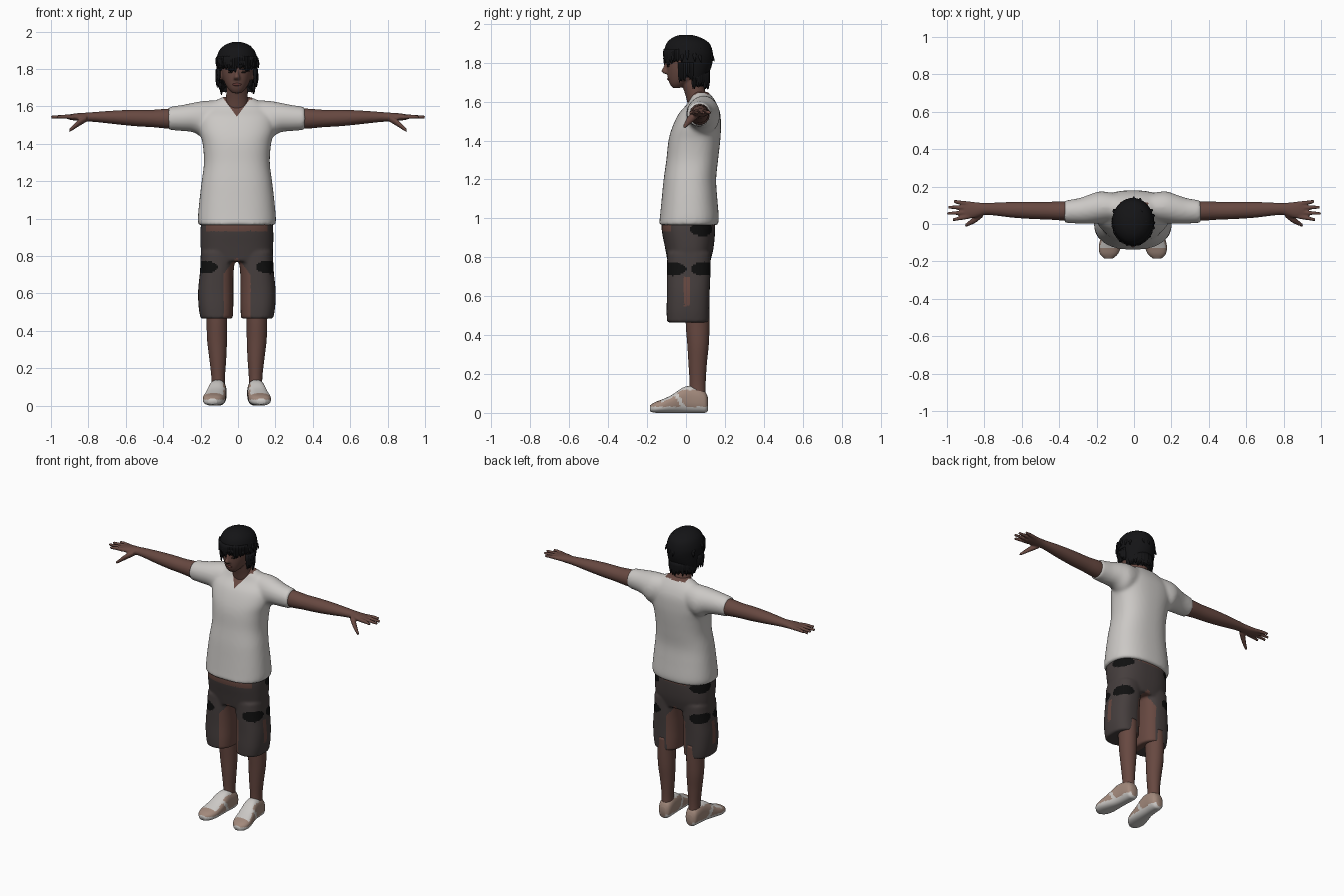
import bpy, bmesh, math, random
from mathutils import Vector

cube = bpy.data.objects.get("Cube")
if cube:
    bpy.data.objects.remove(cube, do_unlink=True)
random.seed(4)
CX = -0.006  # body midline


def material(name, r, g, b):
    m = bpy.data.materials.new(name)
    m.use_nodes = True
    m.diffuse_color = (r, g, b, 1)
    node = m.node_tree.nodes["Principled BSDF"]
    node.inputs["Base Color"].default_value = (r, g, b, 1)
    node.inputs["Roughness"].default_value = 0.9
    return m


SKIN = material("brown_skin", 0.135, 0.065, 0.052)
SHIRT = material("off_white_cotton", 0.6, 0.58, 0.56)
SHORTS = material("charcoal_cloth", 0.06, 0.048, 0.047)
BLACK = material("black_patch", 0.005, 0.005, 0.005)
HAIR = material("black_hair", 0.007, 0.007, 0.008)
WHITE = material("shoe_white", 0.6, 0.58, 0.56)
BEIGE = material("shoe_beige", 0.36, 0.25, 0.2)
LIPS = material("lip_brown", 0.12, 0.04, 0.035)
EYES = material("eye_dark", 0.02, 0.013, 0.011)

PLACE = {"x": lambda t, u, v: (t, u, v),
         "y": lambda t, u, v: (u, t, v),
         "z": lambda t, u, v: (u, v, t)}


def tube(bm, axis, rows, side=1, cx=CX, p=2.0, sides=32, steps=4):
    """Loft rounded rings; each row is (position, centre u, centre v, half u, half v)."""
    pts = [Vector(r) for r in rows]
    path = []
    for i in range(len(pts) - 1):
        a, b = pts[i], pts[i + 1]
        before, after = pts[max(i - 1, 0)], pts[min(i + 2, len(pts) - 1)]
        for s in range(steps):
            t = s / steps
            path.append(a * (2*t**3 - 3*t*t + 1) + b * (3*t*t - 2*t**3)
                        + (b - before) * 0.5 * (t**3 - 2*t*t + t)
                        + (after - a) * 0.5 * (t**3 - t*t))
    path.append(pts[-1])
    rings = []
    for t, cu, cv, hu, hv in path:
        ring = []
        for k in range(sides):
            c, s = math.cos(math.tau * k / sides), math.sin(math.tau * k / sides)
            u = cu + hu * math.copysign(abs(c) ** (2 / p), c)
            v = cv + hv * math.copysign(abs(s) ** (2 / p), s)
            x, y, z = PLACE[axis](t, u, v)
            ring.append(bm.verts.new((cx + side * x, y, z)))
        rings.append(ring)
    for a, b in zip(rings, rings[1:]):
        for k in range(sides):
            n = (k + 1) % sides
            bm.faces.new((a[k], a[n], b[n], b[k]))
    bm.faces.new(rings[0])
    bm.faces.new(rings[-1])


def ball(bm, x, y, z, rx, ry, rz):
    made = bmesh.ops.create_uvsphere(bm, u_segments=16, v_segments=10, radius=1)
    for v in made["verts"]:
        v.co = (x + v.co.x * rx, y + v.co.y * ry, z + v.co.z * rz)


def finish(name, bm, mats, voxel=0, smooth=0, rule=None, cuts=()):
    """Make an object, optionally fuse it, then colour faces by a rule."""
    bmesh.ops.recalc_face_normals(bm, faces=bm.faces)
    mesh = bpy.data.meshes.new(name)
    bm.to_mesh(mesh)
    bm.free()
    obj = bpy.data.objects.new(name, mesh)
    bpy.context.collection.objects.link(obj)
    if voxel:
        fuse = obj.modifiers.new("fuse", "REMESH")
        fuse.mode = "VOXEL"
        fuse.voxel_size = voxel
        relax = obj.modifiers.new("relax", "SMOOTH")
        relax.factor, relax.iterations = 0.5, smooth
        bpy.context.view_layer.update()
        graph = bpy.context.evaluated_depsgraph_get()
        mesh = bpy.data.meshes.new_from_object(obj.evaluated_get(graph))
        obj.modifiers.clear()
        obj.data = mesh
    if cuts:
        bm = bmesh.new()
        bm.from_mesh(mesh)
        for co, no in cuts:
            bmesh.ops.bisect_plane(bm, geom=bm.verts[:] + bm.edges[:] + bm.faces[:],
                                   plane_co=co, plane_no=no)
        bm.to_mesh(mesh)
        bm.free()
    mesh.materials.clear()
    for m in mats:
        mesh.materials.append(m)
    for f in mesh.polygons:
        f.use_smooth = True
        f.material_index = rule(f.center, f.normal) if rule else 0
    return obj


# Shirt: torso and sleeves fused, with a V neckline
bm = bmesh.new()
tube(bm, "z", [(.965, 0, .012, .205, .152), (1, 0, .017, .209, .152), (1.1, 0, .018, .2, .143),
               (1.2, 0, .02, .188, .135), (1.3, 0, .032, .176, .133), (1.4, 0, .043, .183, .133),
               (1.47, 0, .055, .2, .125), (1.54, 0, .07, .2, .106), (1.59, 0, .083, .17, .075),
               (1.63, 0, .08, .115, .052), (1.65, 0, .078, .075, .035)], p=2.4, sides=48)
for s in (1, -1):
    tube(bm, "x", [(.08, .09, 1.545, .07, .085), (.17, .09, 1.53, .085, .1),
                   (.23, .08, 1.54, .078, .08), (.29, .07, 1.538, .068, .07),
                   (.365, .066, 1.535, .06, .062)], side=s)


def neckline(c, n):
    v_front = c.y < .07 and c.z - 1.545 > 1.35 * abs(c.x - CX)
    return 1 if v_front or (c.z > 1.638 and abs(c.x) < .075) else 0


finish("shirt", bm, [SHIRT, SKIN], .01, 7, neckline,
       [((CX, 0, 1.545), (1.35 * s, 0, 1)) for s in (1, -1)])

# Shorts: hips and two wide legs, with dark patches and bare inner panels
bm = bmesh.new()
tube(bm, "z", [(.77, 0, .015, .185, .108), (.85, 0, .017, .194, .125),
               (.95, 0, .012, .194, .138), (1.01, 0, .014, .185, .13)], p=2.5, sides=48)
for s in (1, -1):
    tube(bm, "z", [(.465, .108, .01, .086, .108), (.53, .112, .01, .093, .11),
                   (.62, .113, .012, .094, .11), (.72, .107, .014, .09, .112),
                   (.82, .098, .016, .095, .112)], side=s, p=2.5)


def shorts_rule(c, n):
    x = abs(c.x - CX)
    angle = math.atan2(c.y - .015, x - .1)
    for a, z in ((-.85, .74), (.8, .74), (.75, .945)):
        if ((angle - a) / .7) ** 2 + ((c.z - z) / .036) ** 2 < 1:
            return 1
    inner = c.z < .79 and x < .072 * min(1, (.8 - c.z) / .1)
    waist = c.z > (.935 if c.y < 0 else .96) and x < .165
    seam = x > .15 and abs(c.y - .005) < .014 and .55 < c.z < .7
    return 2 if inner or waist or seam else 0


finish("shorts", bm, [SHORTS, BLACK, SKIN], .008, 5, shorts_rule)

# Arms, legs and shoes on each side
for s, label in ((1, "left"), (-1, "right")):
    bm = bmesh.new()
    tube(bm, "x", [(.27, .07, 1.533, .045, .048), (.36, .07, 1.534, .052, .054),
                   (.45, .071, 1.535, .048, .047), (.55, .073, 1.538, .046, .044),
                   (.65, .076, 1.541, .042, .037), (.75, .08, 1.543, .034, .028),
                   (.8, .08, 1.543, .032, .024), (.85, .075, 1.543, .042, .021),
                   (.885, .075, 1.543, .046, .017), (.91, .075, 1.543, .04, .012)],
         side=s, cx=0)
    for base, tip, reach in ((.04, .022, .97), (.063, .056, 1.0), (.087, .09, .995), (.108, .122, .965)):
        tube(bm, "x", [(.88, base, 1.543, .013, .013), (.93, (base + tip) / 2, 1.545, .011, .011),
                       (reach, tip, 1.543, .008, .008)], side=s, cx=0, sides=12)
    tube(bm, "x", [(.81, .055, 1.535, .02, .018), (.85, .025, 1.512, .02, .019),
                   (.88, .005, 1.488, .014, .014), (.903, -.008, 1.47, .009, .009)],
         side=s, cx=0, sides=12)
    finish(label + "_arm", bm, [SKIN], .006, 2)

    bm = bmesh.new()
    tube(bm, "z", [(.08, .1, .06, .036, .042), (.15, .1, .06, .036, .041), (.25, .102, .06, .045, .047),
                   (.35, .106, .062, .053, .055), (.45, .107, .06, .055, .061),
                   (.55, .107, .06, .058, .062)], side=s)
    finish(label + "_lower_leg", bm, [SKIN])

    bm = bmesh.new()
    tube(bm, "y", [(.113, .1, .045, .022, .033), (.1, .1, .054, .038, .053), (.07, .1, .064, .045, .064),
                   (.02, .103, .069, .047, .069), (-.02, .107, .064, .05, .064),
                   (-.07, .115, .047, .056, .047), (-.12, .123, .035, .059, .035),
                   (-.16, .128, .028, .048, .027), (-.185, .13, .023, .022, .016)],
         side=s, p=2.5, sides=48, steps=6)

    def shoe_rule(c, n):
        sole = c.z < .032
        collar = c.z > .118
        tongue = n.z > .7 and -.13 < c.y < .03
        stripe = abs(c.y + .03 + (c.z - .06) * .6) < .012
        return 0 if sole or collar or tongue or stripe else 1

    finish(label + "_shoe", bm, [WHITE, BEIGE], rule=shoe_rule)

# Head, neck, nose and ears fused
bm = bmesh.new()
tube(bm, "z", [(1.56, 0, .07, .07, .055), (1.63, 0, .052, .06, .054),
               (1.69, 0, .035, .056, .055), (1.75, 0, .03, .055, .055)])
tube(bm, "z", [(1.67, 0, -.05, .022, .018), (1.69, 0, -.038, .043, .045), (1.72, 0, -.01, .063, .083),
               (1.76, 0, .002, .077, .1), (1.8, 0, .008, .083, .108), (1.85, 0, .01, .085, .11),
               (1.9, 0, .01, .068, .088), (1.925, 0, .01, .035, .045)], p=2.2)
tube(bm, "z", [(1.743, 0, -.097, .016, .014), (1.755, 0, -.105, .017, .022),
               (1.775, 0, -.1, .01, .018), (1.8, 0, -.095, .008, .012)], sides=16)
for s in (1, -1):
    ball(bm, CX + s * .084, .012, 1.768, .01, .02, .03)
finish("head", bm, [SKIN], .006, 3)

# Mouth, eyes and brows
bm = bmesh.new()
ball(bm, CX, -.089, 1.717, .024, .008, .008)
finish("lips", bm, [LIPS])
bm = bmesh.new()
for s in (1, -1):
    ball(bm, CX + s * .033, -.09, 1.782, .014, .008, .005)
    ball(bm, CX + s * .034, -.092, 1.799, .02, .008, .004)
finish("eyes_and_brows", bm, [EYES])

# Hair: cap trimmed around the face, plus hanging locks
bm = bmesh.new()
tube(bm, "z", [(1.66, 0, .03, .078, .055), (1.7, 0, .03, .092, .068), (1.75, 0, .02, .104, .1),
               (1.8, 0, .012, .109, .124), (1.85, 0, .012, .11, .126), (1.9, 0, .01, .093, .11),
               (1.93, 0, .003, .06, .07), (1.943, 0, 0, .025, .03)], sides=40)


def bare(c):
    return not (c.z > 1.81 or (c.z > 1.73 and c.y > -.025) or (c.z > 1.68 and c.y > .03))


trimmed = [f for f in bm.faces if bare(f.calc_center_median())]
bmesh.ops.delete(bm, geom=trimmed, context="FACES")
for i in range(80):
    a = math.tau * i / 80
    x, y = math.sin(a), -math.cos(a)
    if y < -.45:
        z, r, drop = 1.84, 1, random.uniform(.03, .06)
    elif y < .2:
        z, r, drop = 1.77, .97, random.uniform(.03, .075)
    else:
        z, r, drop = 1.73, .85, random.uniform(.03, .07)
    u, v = x * .107 * r, .012 + y * .121 * r
    tube(bm, "z", [(z - drop, u * 1.02, v, .002, .002), (z - drop / 2, u * 1.02, v, .009, .009),
                   (z + .03, u, v, .009, .009)], sides=6, steps=2)
for i in range(45):
    a, z = random.uniform(0, math.tau), random.uniform(1.84, 1.91)
    r = math.sqrt(max(0, 1 - ((z - 1.83) / .115) ** 2))
    u, v = math.sin(a) * .107 * r, .012 - math.cos(a) * .122 * r
    tube(bm, "z", [(z - .04, u * 1.12, v * 1.1, .002, .002), (z - .01, u * 1.04, v, .01, .01),
                   (z + .015, u * .85, v * .85, .006, .006)], sides=6, steps=2)
finish("hair", bm, [HAIR])
